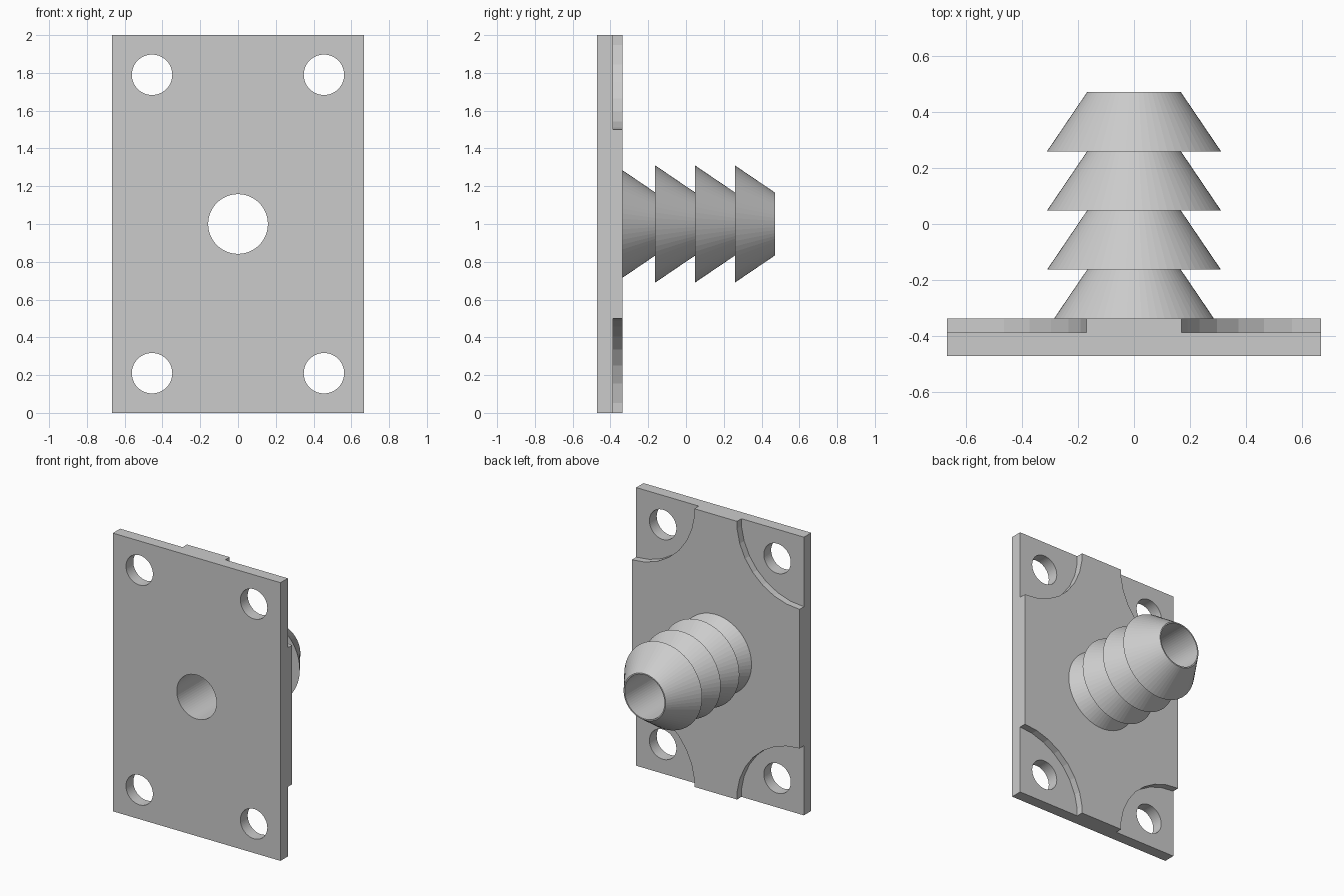
import bpy
import math
from mathutils import Matrix, Vector

cube = bpy.data.objects.get("Cube")
if cube:
    bpy.data.objects.remove(cube, do_unlink=True)

import bmesh

HALF_W, HEIGHT = 0.667, 2.0
FRONT, RECESS, BACK = -0.47, -0.387, -0.337
BORE, NECK, BARB, PITCH = 0.158, 0.167, 0.31, 0.211
TIP = 0.47

grey = bpy.data.materials.new("plain grey")
grey.use_nodes = True
colour = (0.6, 0.6, 0.6, 1)
grey.diffuse_color = colour
grey.node_tree.nodes["Principled BSDF"].inputs["Base Color"].default_value = colour


def add_object(name, bm):
    bmesh.ops.recalc_face_normals(bm, faces=bm.faces)
    mesh = bpy.data.meshes.new(name)
    bm.to_mesh(mesh)
    bm.free()
    mesh.materials.append(grey)
    obj = bpy.data.objects.new(name, mesh)
    bpy.context.collection.objects.link(obj)
    return obj


def drill(target, x, z, radius, y0, y1, sides):
    """Cut a round hole running along y, then discard the cutter."""
    bm = bmesh.new()
    place = Matrix.Translation((x, (y0 + y1) / 2, z)) @ Matrix.Rotation(math.pi / 2, 4, "X")
    bmesh.ops.create_cone(bm, cap_ends=True, segments=sides, radius1=radius,
                          radius2=radius, depth=y1 - y0, matrix=place)
    cutter = add_object("cutter", bm)
    cutter.hide_render = True
    mod = target.modifiers.new("cut", "BOOLEAN")
    mod.operation = "DIFFERENCE"
    mod.solver = "EXACT"
    mod.object = cutter
    bpy.context.view_layer.objects.active = target
    bpy.ops.object.modifier_apply(modifier=mod.name)
    bpy.data.objects.remove(cutter, do_unlink=True)


# Mounting plate
bm = bmesh.new()
bmesh.ops.create_cube(bm, size=1)
bmesh.ops.scale(bm, vec=(2 * HALF_W, BACK - FRONT, HEIGHT), verts=bm.verts)
bmesh.ops.translate(bm, vec=(0, (FRONT + BACK) / 2, HEIGHT / 2), verts=bm.verts)
plate = add_object("mounting_plate", bm)

# Corner recesses, screw holes and central bore
for sx in (-1, 1):
    for sz in (-1, 1):
        drill(plate, sx * HALF_W, 1 + sz, 0.5, RECESS, 0, 30)
        drill(plate, sx * 0.455, 1 + sz * 0.79, 0.107, -0.6, 0, 64)
drill(plate, 0, 1, BORE, -0.6, 0, 64)

# Barbed hose spigot: saw-tooth profile of (radius, y), closed by the rim and bore
base_end = TIP - 3 * PITCH
base_radius = NECK + (BARB - NECK) * (base_end - BACK) / PITCH
profile = [(base_radius, BACK), (NECK, base_end)]
for i in range(3):
    start = base_end + i * PITCH
    profile += [(BARB, start), (NECK, start + PITCH)]
profile += [(BORE, TIP), (BORE, BACK)]

bm = bmesh.new()
verts = [bm.verts.new((r, y, 1)) for r, y in profile]
edges = [bm.edges.new(pair) for pair in zip(verts, verts[1:])]
bmesh.ops.spin(bm, geom=verts + edges, cent=Vector((0, 0, 1)), axis=(0, 1, 0),
               angle=2 * math.pi, steps=64, use_merge=True)
bmesh.ops.remove_doubles(bm, verts=bm.verts, dist=0.0001)
add_object("barbed_spigot", bm)
